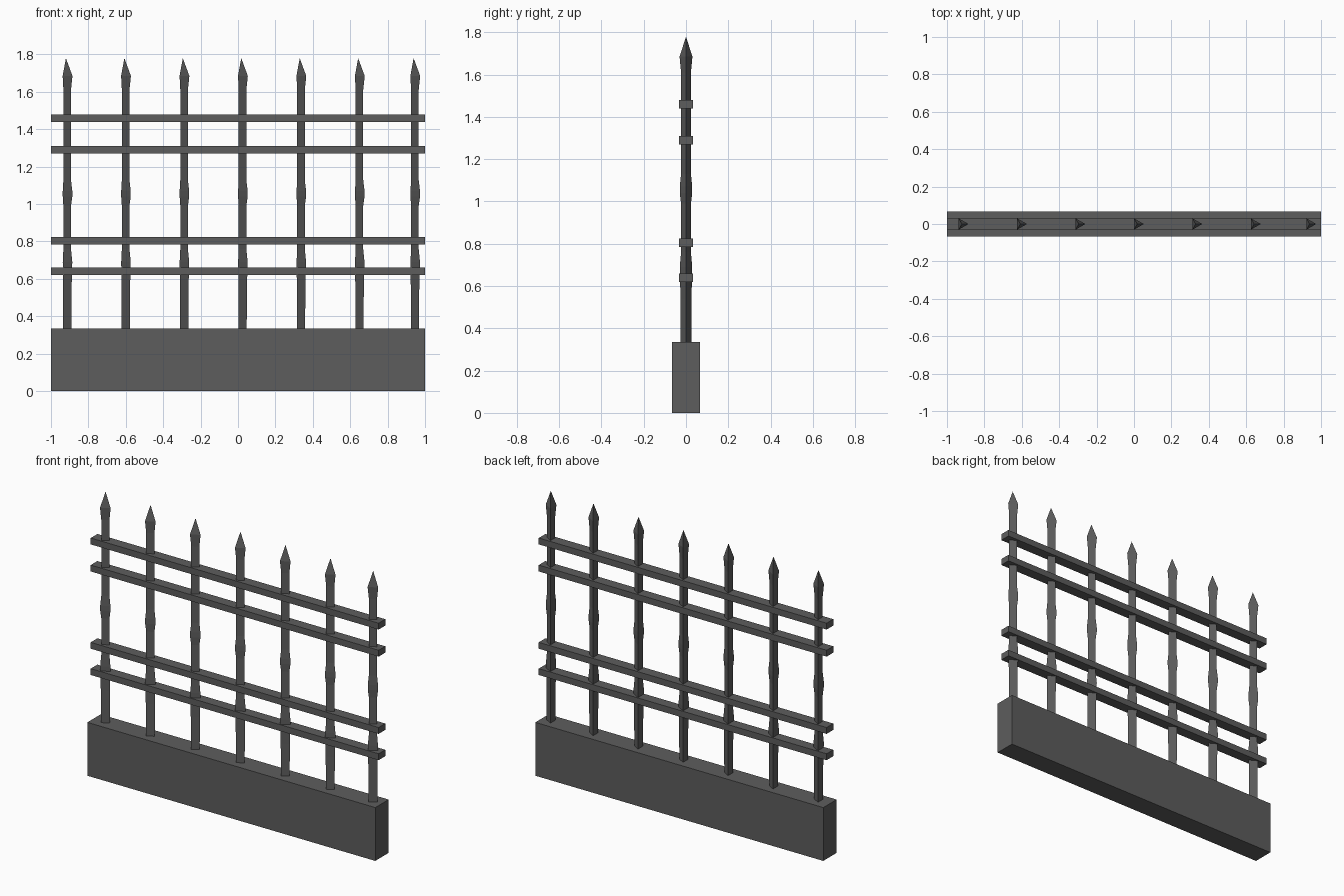
import bpy
import bmesh
import math

if "Cube" in bpy.data.objects:
    bpy.data.objects.remove(bpy.data.objects["Cube"])

iron = bpy.data.materials.new("dark grey")
iron.diffuse_color = (0.11, 0.11, 0.11, 1)
iron.use_nodes = True
iron.node_tree.nodes["Principled BSDF"].inputs["Base Color"].default_value = iron.diffuse_color


def finish(bm, name):
    bmesh.ops.recalc_face_normals(bm, faces=bm.faces)
    mesh = bpy.data.meshes.new(name)
    bm.to_mesh(mesh)
    bm.free()
    mesh.materials.append(iron)
    obj = bpy.data.objects.new(name, mesh)
    bpy.context.collection.objects.link(obj)
    return obj


def box(name, half_depth, z0, z1):
    """Full-width bar from z0 to z1."""
    bm = bmesh.new()
    bmesh.ops.create_cube(bm, size=1)
    for v in bm.verts:
        v.co.x *= 2
        v.co.y *= 2 * half_depth
        v.co.z = z1 if v.co.z > 0 else z0
    return finish(bm, name)


# Base wall
box("base_wall", 0.066, 0, 0.335)

# Horizontal rails
for z in (0.64, 0.805, 1.29, 1.46):
    box("rail", 0.033, z - 0.02, z + 0.02)

# Triangular post profile: (radius, height)
PROFILE = [(0.029, 0.32), (0.030, 0.54), (0.034, 0.69), (0.027, 0.76),
           (0.027, 0.99), (0.034, 1.04), (0.034, 1.07), (0.027, 1.13),
           (0.027, 1.61), (0.035, 1.685)]
TIP = 1.78


def post(x):
    bm = bmesh.new()
    rings = []
    for r, z in PROFILE:
        rings.append([bm.verts.new((r * math.cos(a), r * math.sin(a), z))
                      for a in (0, math.tau / 3, 2 * math.tau / 3)])
    tip = bm.verts.new((0, 0, TIP))
    bm.faces.new(rings[0])
    for i in range(3):
        j = (i + 1) % 3
        for a, b in zip(rings, rings[1:]):
            bm.faces.new((a[i], a[j], b[j], b[i]))
        bm.faces.new((rings[-1][i], rings[-1][j], tip))
    finish(bm, "spear_post").location.x = x


# Seven spear posts, the last one slightly closer
for x in [-0.92 + 0.3125 * i for i in range(6)] + [0.939]:
    post(x)
